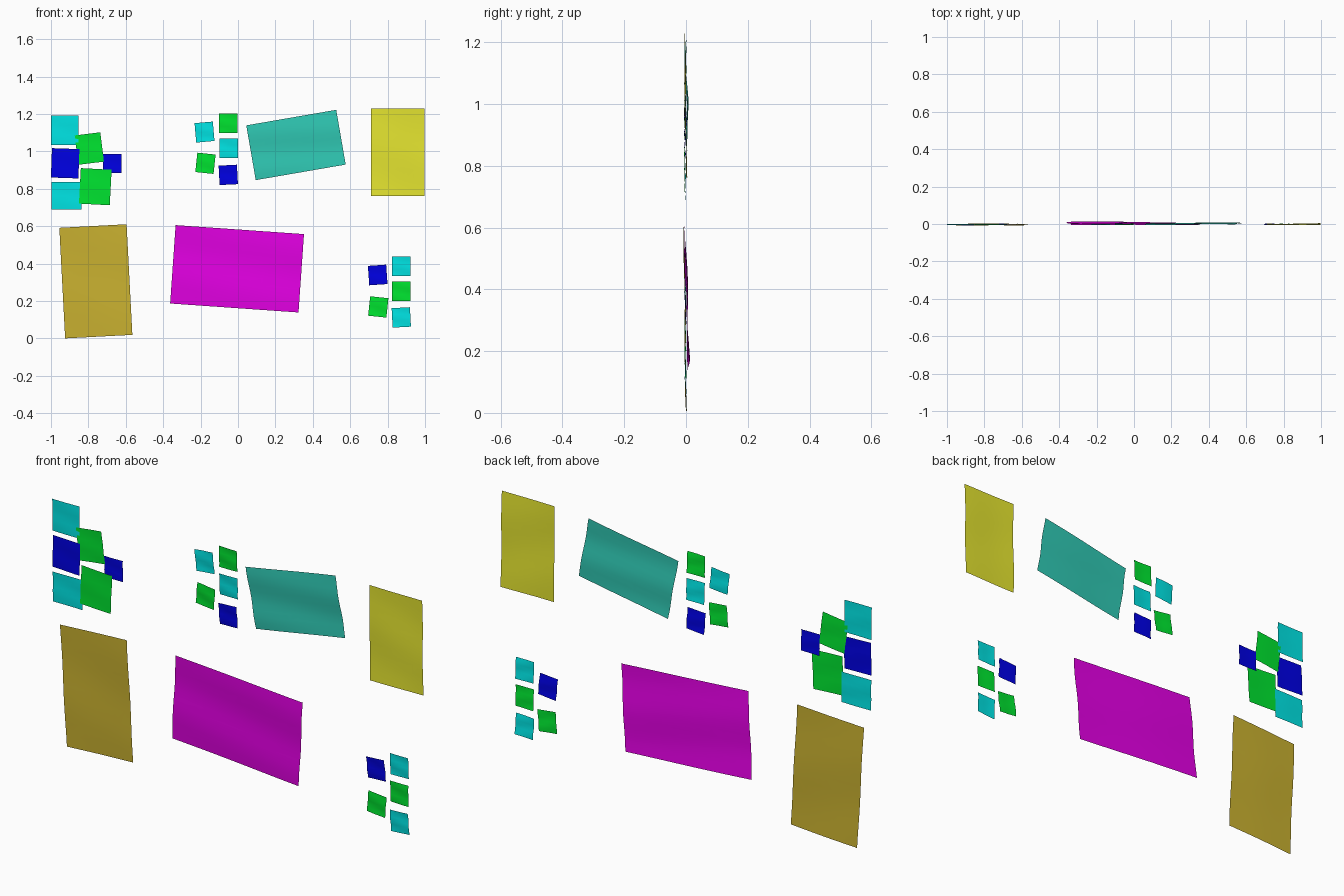
import bpy, bmesh, math, random

if "Cube" in bpy.data.objects:
    bpy.data.objects.remove(bpy.data.objects["Cube"])

random.seed(4)
COLOURS = {
    "cyan": (0.0, 0.8, 0.8), "green": (0.0, 0.8, 0.03), "blue": (0.0, 0.0, 0.8),
    "brown": (0.6, 0.45, 0.03), "magenta": (0.8, 0.0, 0.8),
    "teal": (0.03, 0.6, 0.47), "yellow": (0.8, 0.8, 0.03),
}
mats = {}
for key, rgb in COLOURS.items():
    mats[key] = bpy.data.materials.new(key + "_paper")
    mats[key].diffuse_color = (*rgb, 1)


def sheet(name, colour, x, z, w, h, angle=0, wave=0.002, lean=0.003, y=0.0, n=10):
    """Thin, slightly rippled sheet facing -y, turned by angle in its plane."""
    bm = bmesh.new()
    bmesh.ops.create_grid(bm, x_segments=n, y_segments=n, size=0.5)
    a = math.radians(angle)
    p, q = random.uniform(0, 6), random.uniform(0, 6)
    for v in bm.verts:
        u, t = v.co.x, v.co.y
        ripple = wave * (0.6 * math.sin(5 * u + p) + math.sin(9 * t + 2 * u + q))
        px, pz = u * w, t * h
        v.co = (x + px * math.cos(a) - pz * math.sin(a),
                y + ripple - lean * 2 * t,
                z + px * math.sin(a) + pz * math.cos(a))
    for f in bm.faces:
        f.smooth = True
    mesh = bpy.data.meshes.new(name)
    bm.to_mesh(mesh)
    bm.free()
    mesh.materials.append(mats[colour])
    bpy.context.collection.objects.link(bpy.data.objects.new(name, mesh))


# large posters
sheet("brown_poster", "brown", -0.76, 0.305, 0.36, 0.592, 3, 0.002, 0.003, -0.003)
sheet("magenta_poster", "magenta", -0.005, 0.372, 0.688, 0.42, -4, 0.003, 0.006, 0.003)
sheet("teal_poster", "teal", 0.31, 1.034, 0.488, 0.297, 9.8, 0.003, 0.004, 0.002)
sheet("yellow_poster", "yellow", 0.855, 0.995, 0.286, 0.466, 0, 0.002, 0.003, -0.002)

# overlapping notes: x, z, width, height, angle, depth
cluster = [
    ("cyan", -0.927, 1.113, 0.146, 0.157, 0, -0.003),
    ("blue", -0.924, 0.936, 0.147, 0.157, -2, -0.005),
    ("cyan", -0.918, 0.763, 0.160, 0.147, 0, -0.002),
    ("green", -0.795, 1.015, 0.138, 0.158, 7, -0.002),
    ("green", -0.763, 0.811, 0.165, 0.190, -3, -0.005),
    ("blue", -0.672, 0.935, 0.100, 0.103, 0, 0.0),
]
for i, (c, x, z, w, h, a, y) in enumerate(cluster):
    sheet(f"cluster_note_{i}", c, x, z, w, h, a, 0.001, 0.001, y, 6)

# small notes in two groups: x, z, angle
small = [
    ("cyan", -0.179, 1.103, 5), ("green", -0.053, 1.150, 0), ("cyan", -0.050, 1.017, 0),
    ("green", -0.174, 0.936, -6), ("blue", -0.052, 0.874, 3),
    ("blue", 0.747, 0.339, 4), ("cyan", 0.872, 0.386, 0), ("green", 0.873, 0.252, 0),
    ("green", 0.750, 0.168, -6), ("cyan", 0.873, 0.112, 3),
]
for i, (c, x, z, a) in enumerate(small):
    sheet(f"small_note_{i}", c, x, z, 0.098, 0.104, a, 0.0015, 0.002, -0.002, 6)

for m in bpy.data.materials:
    if m.users and not m.is_grease_pencil:
        m.use_nodes = True
        m.node_tree.nodes["Principled BSDF"].inputs["Base Color"].default_value = m.diffuse_color
